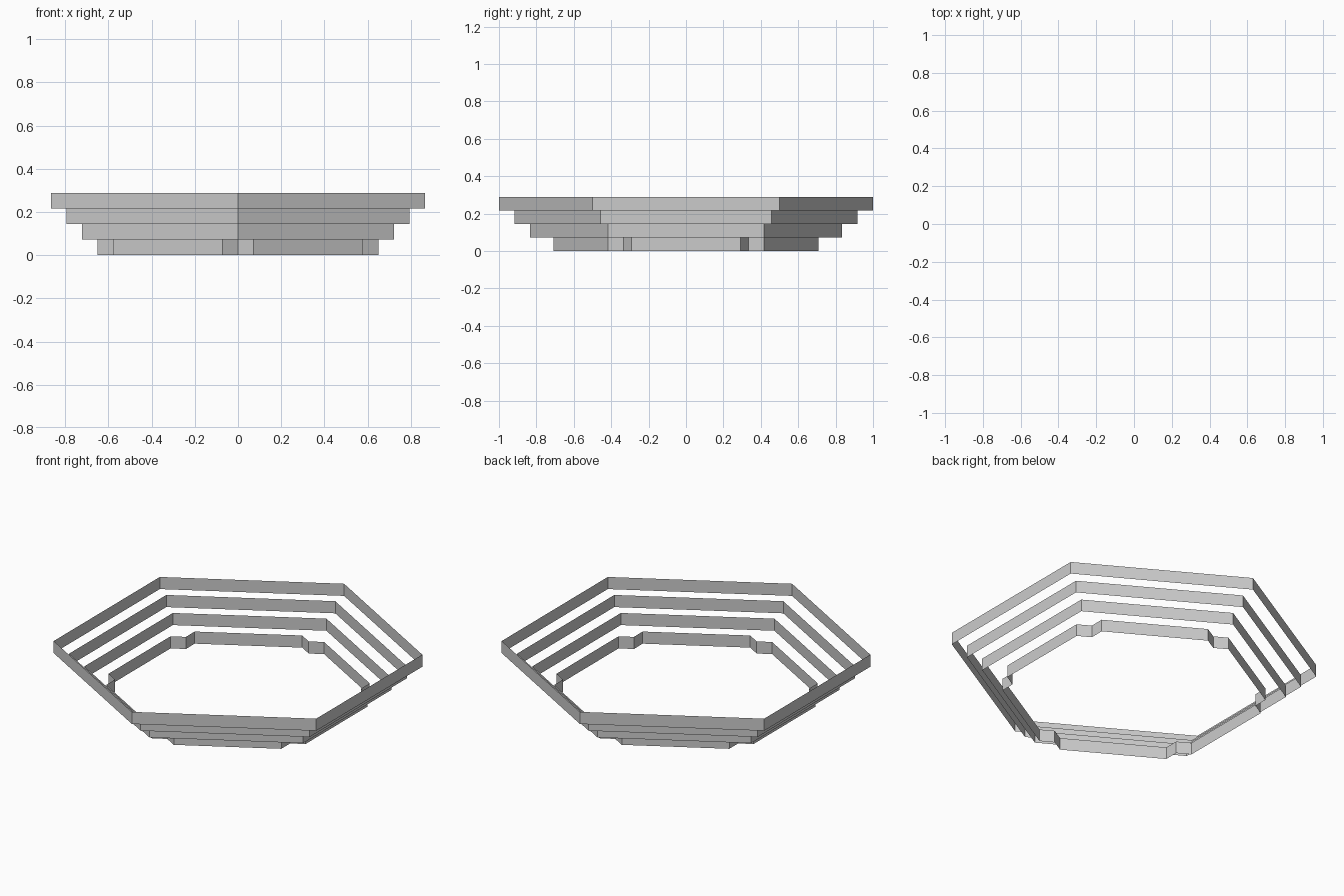
import bpy, bmesh
from math import sin, cos, radians
from mathutils import Vector

if "Cube" in bpy.data.objects:
    bpy.data.objects.remove(bpy.data.objects["Cube"])

U = 1 / 12           # radius step between tiers
H = U * cos(radians(30))  # height of every band


def hexagon(r):
    # corners point along +y and -y
    return [Vector((r * cos(radians(a)), r * sin(radians(a)))) for a in range(30, 390, 60)]


def notched_hexagon(r, cut):
    # each corner is replaced by an inward rhombus notch
    c = hexagon(r)
    pts = []
    for i, p in enumerate(c):
        prev_dir = (c[i - 1] - p).normalized() * cut
        next_dir = (c[(i + 1) % 6] - p).normalized() * cut
        pts += [p + prev_dir, p + prev_dir + next_dir, p + next_dir]
    return pts


def band(name, outline, z):
    # open, paper-thin vertical wall following the outline
    bm = bmesh.new()
    low = [bm.verts.new((p.x, p.y, z)) for p in outline]
    high = [bm.verts.new((p.x, p.y, z + H)) for p in outline]
    n = len(outline)
    for i in range(n):
        j = (i + 1) % n
        bm.faces.new((low[i], low[j], high[j], high[i]))
    mesh = bpy.data.meshes.new(name)
    bm.to_mesh(mesh)
    bm.free()
    bpy.context.collection.objects.link(bpy.data.objects.new(name, mesh))


# notched foot, then three widening hexagonal tiers
band("notched_base_band", notched_hexagon(9 * U, U), 0)
for i, name in enumerate(("lower_band", "middle_band", "top_band")):
    band(name, hexagon((10 + i) * U), (i + 1) * H)
